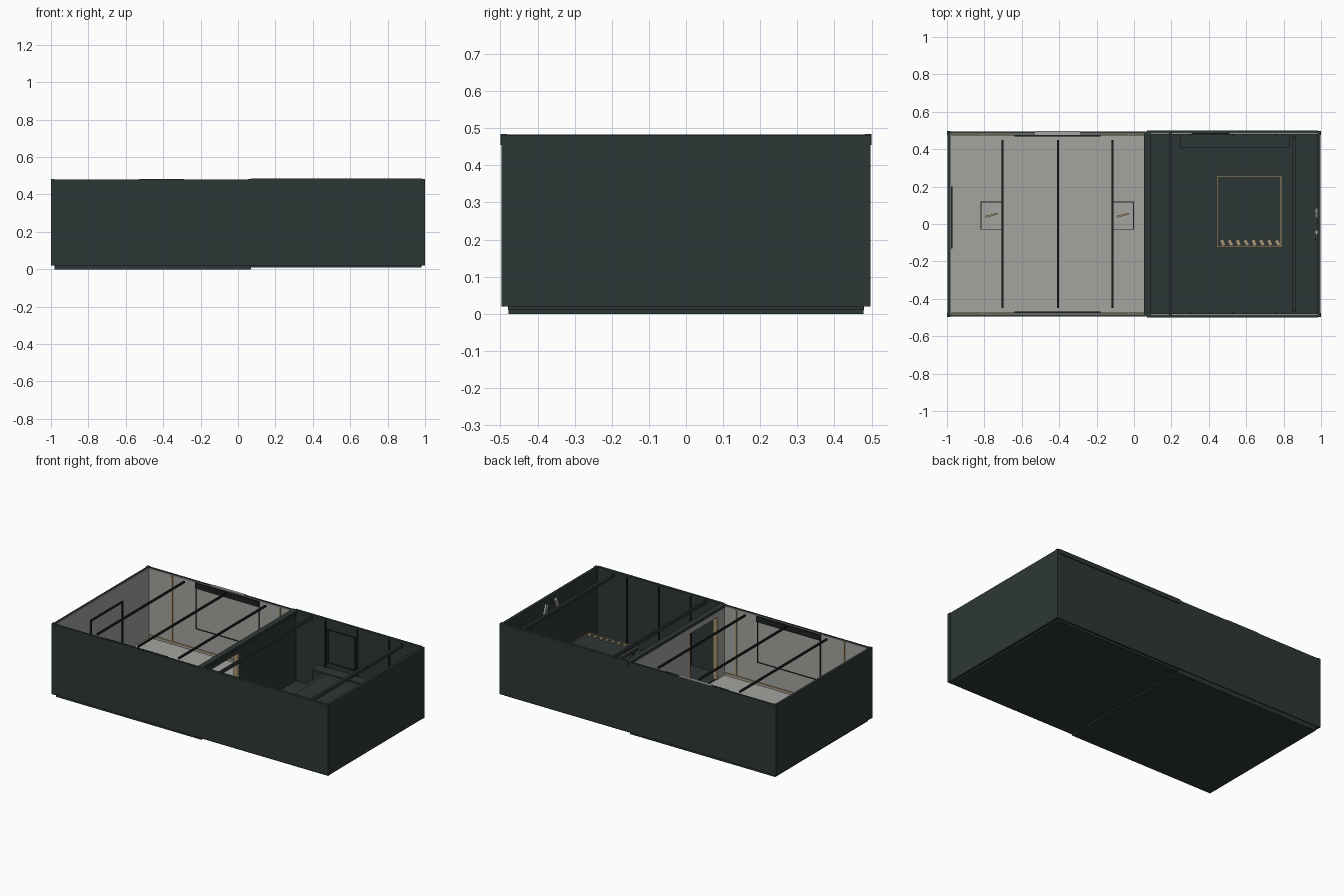
import bpy, bmesh
from mathutils import Matrix

if "Cube" in bpy.data.objects:
    bpy.data.objects.remove(bpy.data.objects["Cube"])


def colour(name, rgb):
    m = bpy.data.materials.new(name)
    m.diffuse_color = (*rgb, 1)
    m.use_nodes = True
    m.node_tree.nodes["Principled BSDF"].inputs["Base Color"].default_value = m.diffuse_color
    return m


SLATE = colour("dark slate", (0.027, 0.038, 0.037))
PALE = colour("pale grey", (0.37, 0.37, 0.35))
BLACK = colour("near black", (0.012, 0.015, 0.015))
TAN = colour("tan wood", (0.40, 0.30, 0.16))


def boxes(name, mat, spans):
    """One object made of boxes, each (x0, x1, y0, y1, z0, z1)."""
    bm = bmesh.new()
    for x0, x1, y0, y1, z0, z1 in spans:
        m = Matrix.Translation(((x0 + x1) / 2, (y0 + y1) / 2, (z0 + z1) / 2))
        m = m @ Matrix.Diagonal((x1 - x0, y1 - y0, z1 - z0, 1))
        bmesh.ops.create_cube(bm, size=1, matrix=m)
    me = bpy.data.meshes.new(name)
    bm.to_mesh(me)
    bm.free()
    me.materials.append(mat)
    ob = bpy.data.objects.new(name, me)
    bpy.context.collection.objects.link(ob)
    return ob


def flat_frame(name, mat, x0, x1, y0, y1, z, w=0.006, h=0.005):
    """Rectangular outline lying flat."""
    return boxes(name, mat, [(x0, x1, y0, y0 + w, z, z + h), (x0, x1, y1 - w, y1, z, z + h),
                             (x0, x0 + w, y0 + w, y1 - w, z, z + h), (x1 - w, x1, y0 + w, y1 - w, z, z + h)])


def wall_frame(name, mat, x0, x1, y0, y1, z0, z1, w=0.005):
    """Rectangular outline standing on a front or back wall."""
    return boxes(name, mat, [(x0, x1, y0, y1, z0, z0 + w), (x0, x1, y0, y1, z1 - w, z1),
                             (x0, x0 + w, y0, y1, z0 + w, z1 - w), (x1 - w, x1, y0, y1, z0 + w, z1 - w)])


TOP = 0.48

# Floors
boxes("left_base", SLATE, [(-0.98, 0.07, -0.478, 0.478, 0.0, 0.019)])
boxes("left_floor", PALE, [(-0.98, 0.06, -0.48, 0.48, 0.019, 0.024)])
boxes("right_floor", SLATE, [(0.07, 0.98, -0.48, 0.48, 0.01, 0.024)])

# Outer shell: long walls, end walls, corner posts
for s, side in ((-1, "front"), (1, "back")):
    ya, yb = sorted((s * 0.484, s * 0.495))
    boxes(side + "_wall", SLATE, [(-0.985, 0.985, ya, yb, 0.02, TOP)])
    ya, yb = sorted((s * 0.483, s * 0.50))
    boxes(side + "_top_rail", SLATE, [(0.07, 0.985, ya, yb, 0.455, TOP + 0.004)])
    ya, yb = sorted((s * 0.478, s * 0.484))
    boxes(side + "_lining", PALE, [(-0.98, 0.06, ya, yb, 0.022, TOP - 0.003)])
    ya, yb = sorted((s * 0.472, s * 0.478))
    boxes(side + "_skirting", TAN, [(-0.975, 0.055, ya, yb, 0.036, 0.044)])
    # Wall posts
    boxes(side + "_tan_posts", TAN, [(x - 0.005, x + 0.005, ya, yb, 0.044, 0.47) for x in (-0.81, -0.03)])
    boxes(side + "_dark_posts", BLACK, [(x - 0.004, x + 0.004, ya, yb, 0.024, 0.475) for x in (0.3, 0.53, 0.76)])
    # Curtain rail and opening outline in the pale room
    boxes(side + "_valance", BLACK, [(-0.64, -0.18, *sorted((s * 0.468, s * 0.478)), 0.44, 0.475)])
    wall_frame(side + "_panel_outline", BLACK, -0.64, -0.18, *sorted((s * 0.474, s * 0.478)), 0.17, 0.44)
    # Corner posts
    boxes(side + "_corner_posts", SLATE, [(x - 0.01, x + 0.01, *sorted((s * 0.475, s * 0.497)), 0.02, TOP + 0.002)
                                          for x in (-0.99, 0.99)])
boxes("left_wall", SLATE, [(-0.998, -0.984, -0.495, 0.495, 0.02, TOP)])
boxes("left_lining", PALE, [(-0.984, -0.978, -0.484, 0.484, 0.022, TOP - 0.003)])
boxes("right_wall", SLATE, [(0.98, 0.998, -0.495, 0.495, 0.02, TOP)])
boxes("back_window_top", PALE, [(-0.53, -0.29, 0.476, 0.496, TOP, TOP + 0.003)])

# Partition with a doorway, lined on the pale side
D0, D1, DT = -0.41, -0.11, 0.43
for name, mat, xa, xb in (("partition", SLATE, 0.062, 0.082), ("partition_lining", PALE, 0.056, 0.062)):
    boxes(name, mat, [(xa, xb, -0.48, D0, 0.022, 0.465), (xa, xb, D1, 0.48, 0.022, 0.465),
                      (xa, xb, D0, D1, DT, 0.465)])
boxes("door_jamb", TAN, [(0.054, 0.084, D0, D0 + 0.012, 0.024, DT), (0.054, 0.084, D1 - 0.012, D1, 0.024, DT)])
boxes("partition_cap", SLATE, [(0.054, 0.09, -0.495, 0.495, 0.465, TOP + 0.003)])

# Ceiling beams
boxes("left_beams", BLACK, [(x - 0.005, x + 0.005, -0.45, 0.45, 0.466, 0.478) for x in (-0.703, -0.407, -0.115)])
boxes("right_beams", SLATE, [(0.188, 0.2, -0.484, 0.484, 0.455, 0.475), (0.848, 0.866, -0.47, 0.47, 0.455, 0.475)])

# Frame on the left end wall
boxes("left_end_frame", BLACK, [(-0.978, -0.97, -0.13, 0.2, 0.36, 0.37), (-0.978, -0.97, -0.13, -0.122, 0.024, 0.36),
                                (-0.978, -0.97, 0.192, 0.2, 0.024, 0.36)])

# Floor hatches with slanted handles
for i, x in enumerate((-0.82, -0.118)):
    flat_frame("floor_hatch", BLACK, x, x + 0.117, -0.03, 0.12, 0.024, 0.004, 0.003)
    rod = boxes("hatch_handle", TAN, [(-0.033, 0.033, -0.005, 0.005, -0.005, 0.005)])
    rod.location = (x + 0.058, 0.047, 0.032)
    rod.rotation_euler.z = 0.26

# Table with a tan border and a row of slanted inlays
boxes("table_top", SLATE, [(0.44, 0.79, -0.125, 0.26, 0.215, 0.238)])
boxes("table_legs", SLATE, [(x, x + 0.02, y, y + 0.02, 0.024, 0.215) for x in (0.45, 0.76) for y in (-0.115, 0.23)])
flat_frame("table_border", TAN, 0.44, 0.79, -0.125, 0.26, 0.238)
for i in range(8):
    chip = boxes("table_inlay", TAN, [(-0.008, 0.008, -0.015, 0.015, 0, 0.004)])
    chip.location = (0.474 + i * 0.042, -0.1, 0.238)
    chip.rotation_euler.z = 0.5 if i % 2 else 0.35

# Counter and cabinet outline along the back of the dark room
boxes("counter", SLATE, [(0.25, 0.83, 0.415, 0.48, 0.024, 0.16)])
boxes("counter_top", SLATE, [(0.245, 0.835, 0.408, 0.48, 0.16, 0.172)])
wall_frame("cabinet_outline", BLACK, 0.31, 0.51, 0.478, 0.484, 0.2, 0.42)

# Pale wall lamp brackets on the right end wall
for s in (-1, 1):
    lamp = boxes("wall_lamp", PALE, [(-0.006, 0.006, -0.012, 0.012, -0.045, 0.045)])
    lamp.location = (0.974, s * 0.06, 0.40)
    lamp.rotation_euler.x = s * 0.35
